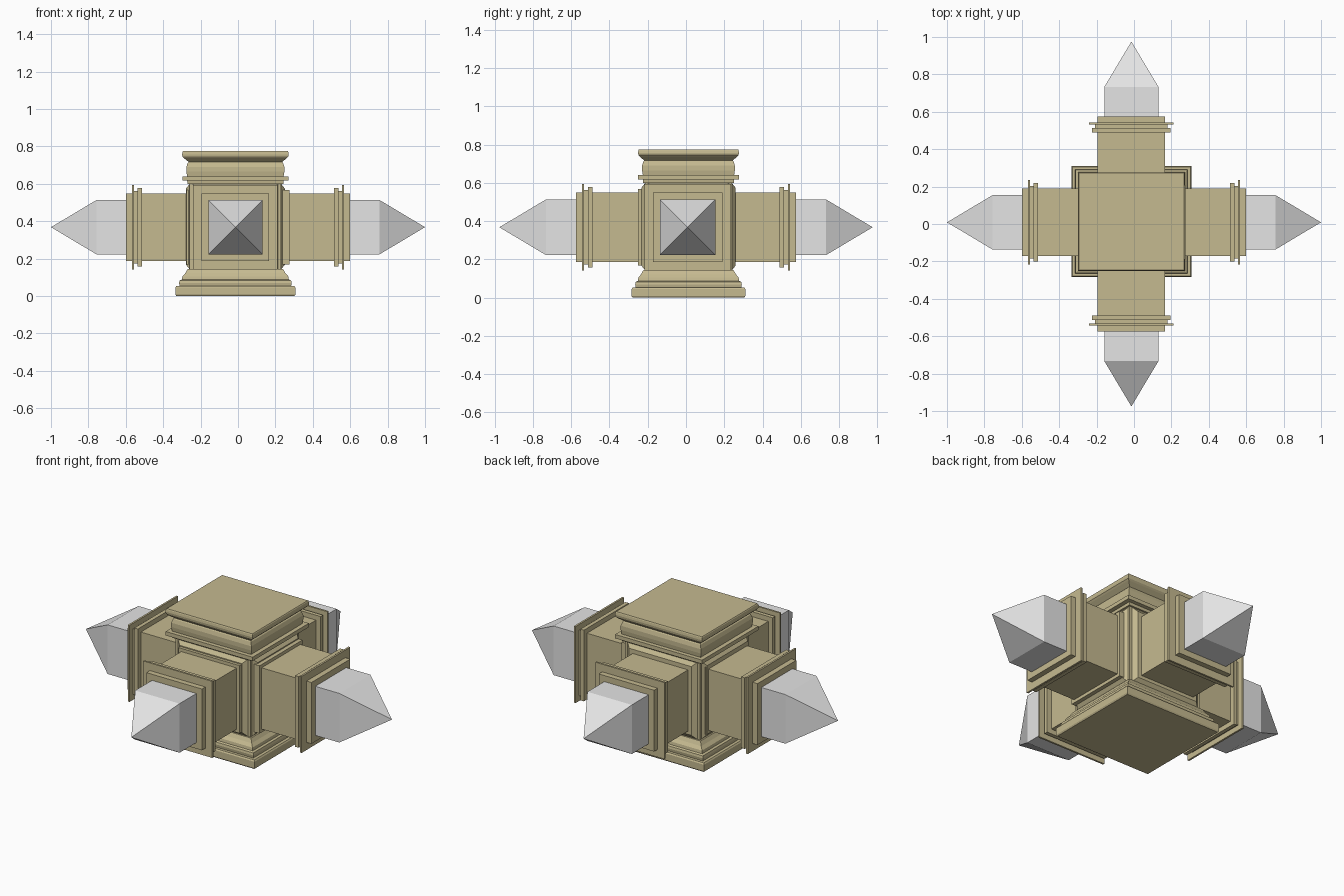
import bpy, bmesh, math
from mathutils import Matrix

if "Cube" in bpy.data.objects:
    bpy.data.objects.remove(bpy.data.objects["Cube"])

def material(name, rgb):
    m = bpy.data.materials.new(name)
    m.diffuse_color = (*rgb, 1)
    m.use_nodes = True
    m.node_tree.nodes["Principled BSDF"].inputs["Base Color"].default_value = m.diffuse_color
    return m

STONE = material("olive_stone", (0.56, 0.49, 0.28))
GREY = material("pale_grey", (0.78, 0.78, 0.78))

def loft(name, profile, mat, matrix, ratio=1.0):
    """Stack rectangles given as (half width, height); half 0 makes a point."""
    bm = bmesh.new()
    rings = []
    for h, z in profile:
        if h == 0:
            rings.append([bm.verts.new((0, 0, z))])
        else:
            rings.append([bm.verts.new((sx * h, sy * h * ratio, z))
                          for sx, sy in ((-1, -1), (1, -1), (1, 1), (-1, 1))])
    for a, b in zip(rings, rings[1:]):
        for i in range(4):
            j = (i + 1) % 4
            if len(b) == 1:
                bm.faces.new((a[i], a[j], b[0]))
            else:
                bm.faces.new((a[i], a[j], b[j], b[i]))
    bm.faces.new(rings[0][::-1])
    if len(rings[-1]) == 4:
        bm.faces.new(rings[-1])
    bmesh.ops.recalc_face_normals(bm, faces=bm.faces)
    bm.transform(matrix)
    me = bpy.data.meshes.new(name)
    bm.to_mesh(me)
    bm.free()
    me.materials.append(mat)
    ob = bpy.data.objects.new(name, me)
    bpy.context.collection.objects.link(ob)
    return ob

CX, CY, CZ = -0.014, 0.013, 0.368

# pedestal: stepped base, square core, moulded cap
pedestal = [(0.316, 0), (0.321, 0.008), (0.321, 0.045), (0.316, 0.053),
            (0.298, 0.053), (0.301, 0.07), (0.298, 0.083), (0.286, 0.088),
            (0.283, 0.105), (0.268, 0.122), (0.255, 0.144), (0.245, 0.144),
            (0.245, 0.6), (0.256, 0.6), (0.258, 0.617),
            (0.284, 0.617), (0.284, 0.64), (0.258, 0.64),
            (0.262, 0.665), (0.262, 0.69), (0.255, 0.712), (0.25, 0.717),
            (0.275, 0.737), (0.283, 0.745), (0.285, 0.757), (0.283, 0.77), (0.28, 0.775)]
loft("pedestal", pedestal, STONE, Matrix.Translation((CX, CY, 0)), 0.925)

# arm and spike profiles, measured outward from the centre
arm = [(0.2, 0.15), (0.2, 0.275), (0.181, 0.275), (0.181, 0.514),
       (0.21, 0.514), (0.21, 0.537), (0.194, 0.537), (0.194, 0.557),
       (0.226, 0.557), (0.226, 0.568), (0.181, 0.568), (0.181, 0.6)]
spike = [(0.145, 0.58), (0.145, 0.757), (0, 1.0)]

for k, side in enumerate(("right", "back", "left", "front")):
    turn = Matrix.Rotation(k * math.pi / 2, 4, 'Z') @ Matrix.Rotation(math.pi / 2, 4, 'Y')
    along_y = k % 2
    # raised bevelled panel on each face of the core
    w = 0.925 if not along_y else 1.0
    depth = 0.244 * (0.925 if along_y else 1.0)
    loft(side + "_panel", [(0.229, depth - 0.03), (0.229, depth), (0.203, depth + 0.021)],
         STONE, Matrix.Translation((CX, CY, 0.371)) @ turn, w)
    # moulded arm with pointed end
    shift = -0.0245 if along_y else 0
    centre = (CX, 0, CZ) if along_y else (0, 0.009, CZ)
    place = Matrix.Translation(centre) @ turn
    loft(side + "_arm", [(h, d + shift) for h, d in arm], STONE, place)
    loft(side + "_spike", [(h, d + shift) for h, d in spike], GREY, place)
